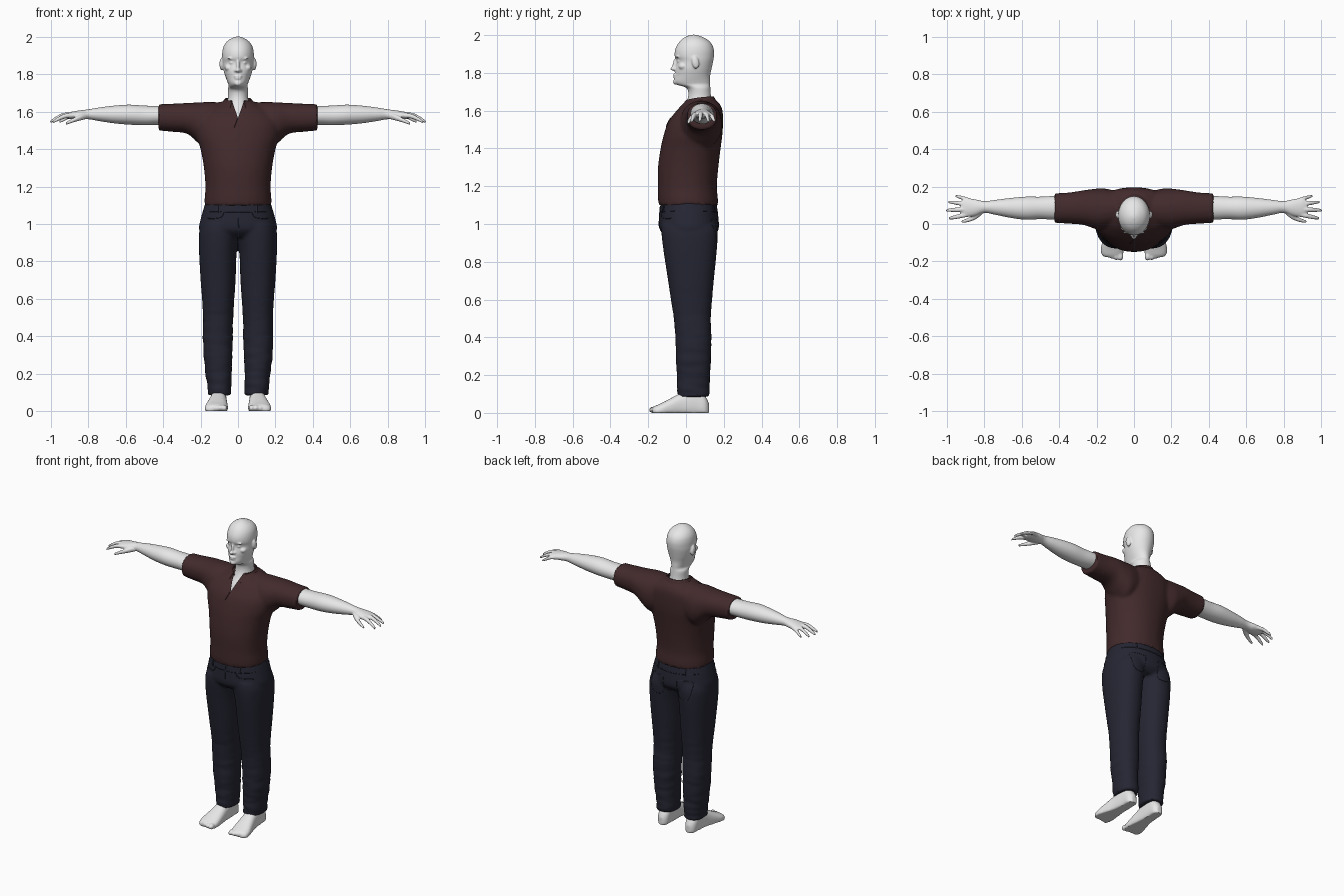
import bpy, bmesh, math
from mathutils import Matrix, Vector, noise
from mathutils.bvhtree import BVHTree

cube = bpy.data.objects.get("Cube")
if cube:
    bpy.data.objects.remove(cube)


def material(name, rgb):
    m = bpy.data.materials.new(name)
    m.use_nodes = True
    m.diffuse_color = (*rgb, 1)
    bsdf = m.node_tree.nodes["Principled BSDF"]
    bsdf.inputs["Base Color"].default_value = (*rgb, 1)
    bsdf.inputs["Roughness"].default_value = 0.7
    return m


SKIN = material("pale grey skin", (0.8, 0.8, 0.8))
SHIRT = material("dark maroon cloth", (0.055, 0.023, 0.025))
DENIM = material("dark navy denim", (0.018, 0.019, 0.032))


def smooth_rows(rows, steps=5):
    """Catmull-Rom interpolation of section rows."""
    out = []
    for i in range(len(rows) - 1):
        p0, p1 = rows[max(i - 1, 0)], rows[i]
        p2, p3 = rows[i + 1], rows[min(i + 2, len(rows) - 1)]
        for k in range(steps):
            t = k / steps
            out.append([b + t * ((c - a) + t * ((2 * a - 5 * b + 4 * c - d) + t * (3 * b - a - 3 * c + d))) / 2
                        for a, b, c, d in zip(p0, p1, p2, p3)])
    return out + [list(rows[-1])]


def loft(bm, axis, rows, power=2.0, count=40):
    """Closed tube along an axis; each row is position, then low/high of the other two axes."""
    rings = []
    for t, a0, a1, b0, b1 in smooth_rows(rows):
        ring = []
        for k in range(count):
            ang = math.tau * k / count
            c, s = math.cos(ang), math.sin(ang)
            co = [(a0 + a1) / 2 + (a1 - a0) / 2 * math.copysign(abs(c) ** (2 / power), c),
                  (b0 + b1) / 2 + (b1 - b0) / 2 * math.copysign(abs(s) ** (2 / power), s)]
            co.insert(axis, t)
            ring.append(bm.verts.new(co))
        rings.append(ring)
    for r, q in zip(rings, rings[1:]):
        for k in range(count):
            n = (k + 1) % count
            bm.faces.new((r[k], r[n], q[n], q[k]))
    bm.faces.new(rings[0][::-1])
    bm.faces.new(rings[-1])


def blob(bm, centre, radii, tilt=0):
    mat = Matrix.Translation(centre) @ Matrix.Rotation(tilt, 4, 'X') @ Matrix.Diagonal((*radii, 1))
    bmesh.ops.create_uvsphere(bm, u_segments=20, v_segments=14, radius=1, matrix=mat)


def mirror(bm):
    dup = bmesh.ops.duplicate(bm, geom=bm.verts[:] + bm.edges[:] + bm.faces[:])["geom"]
    bmesh.ops.scale(bm, vec=(-1, 1, 1), verts=[g for g in dup if isinstance(g, bmesh.types.BMVert)])


def add_object(name, data):
    obj = bpy.data.objects.new(name, data)
    bpy.context.collection.objects.link(obj)
    return obj


def object_from(name, bm):
    bmesh.ops.recalc_face_normals(bm, faces=bm.faces)
    me = bpy.data.meshes.new(name)
    bm.to_mesh(me)
    bm.free()
    return add_object(name, me)


def bake(obj, mat):
    """Replace an object by its evaluated, smooth shaded mesh."""
    name = obj.name
    deps = bpy.context.evaluated_depsgraph_get()
    me = bpy.data.meshes.new_from_object(obj.evaluated_get(deps))
    bpy.data.objects.remove(obj)
    me.materials.clear()
    me.materials.append(mat)
    me.shade_smooth()
    me.set_sharp_from_angle(angle=math.radians(45))
    return add_object(name, me)


def fuse(name, bm, mat, voxel, relax=2):
    """Merge overlapping volumes into one smooth skin."""
    obj = object_from(name, bm)
    rm = obj.modifiers.new("merge", 'REMESH')
    rm.mode, rm.voxel_size = 'VOXEL', voxel
    sm = obj.modifiers.new("relax", 'SMOOTH')
    sm.factor, sm.iterations = 0.5, relax
    return bake(obj, mat)


def mirrored_copy(obj, name):
    me = obj.data.copy()
    me.transform(Matrix.Diagonal((-1, 1, 1, 1)))
    me.flip_normals()
    add_object(name, me)


def torso(rows):
    return [(z, -w, w, front, back) for z, w, front, back in rows]


# Head and neck
bm = bmesh.new()
loft(bm, 2, torso([
    (1.5, .06, -.06, .14), (1.57, .068, -.045, .15), (1.63, .06, -.005, .14), (1.68, .054, .012, .132),
    (1.72, .055, .002, .129), (1.738, .05, -.05, .128), (1.755, .055, -.064, .128), (1.785, .066, -.06, .128),
    (1.82, .077, -.058, .135), (1.862, .083, -.05, .144), (1.888, .085, -.06, .148), (1.92, .084, -.058, .148),
    (1.95, .077, -.045, .138), (1.975, .06, -.025, .115), (1.993, .034, .002, .08), (2.002, .01, .03, .05)]))
blob(bm, (0, -.066, 1.822), (.013, .017, .011))
blob(bm, (0, -.058, 1.848), (.009, .012, .034), -.2)
blob(bm, (0, -.06, 1.79), (.022, .009, .005))
blob(bm, (0, -.06, 1.779), (.019, .009, .006))
blob(bm, (0, -.055, 1.752), (.02, .014, .014))
for side in (-1, 1):
    blob(bm, (side * .013, -.058, 1.82), (.008, .01, .008))
    blob(bm, (side * .031, -.037, 1.862), (.014, .011, .008))
    blob(bm, (side * .033, -.044, 1.885), (.024, .01, .006))
    blob(bm, (side * .05, -.015, 1.835), (.022, .025, .018))
    blob(bm, (side * .088, .05, 1.855), (.011, .019, .033), .2)
fuse("head_and_neck", bm, SKIN, .005)

# Arms with hands; each finger is a list of joints (x, y, z, radius)
FINGERS = [
    [(.87, .055, 1.58, .013), (.92, .045, 1.578, .013), (.96, .036, 1.562, .011), (.99, .03, 1.545, .007)],
    [(.87, .08, 1.583, .013), (.93, .077, 1.582, .013), (.97, .075, 1.566, .011), (1.004, .073, 1.546, .007)],
    [(.87, .1, 1.582, .013), (.92, .108, 1.58, .012), (.96, .114, 1.564, .01), (.993, .118, 1.545, .007)],
    [(.86, .12, 1.578, .012), (.9, .134, 1.574, .011), (.93, .143, 1.56, .01), (.955, .15, 1.545, .006)],
    [(.8, .078, 1.58, .016), (.84, .045, 1.57, .016), (.88, .024, 1.555, .012), (.922, .012, 1.536, .007)]]
bm = bmesh.new()
loft(bm, 0, [
    (.3, .03, .15, 1.53, 1.63), (.42, .024, .15, 1.53, 1.631), (.5, .026, .146, 1.528, 1.633),
    (.58, .023, .146, 1.531, 1.638), (.66, .033, .139, 1.538, 1.633), (.74, .049, .129, 1.55, 1.623),
    (.8, .06, .122, 1.56, 1.613), (.85, .043, .132, 1.558, 1.607), (.9, .038, .137, 1.562, 1.598),
    (.925, .05, .125, 1.568, 1.59)])
for joints in FINGERS:
    loft(bm, 0, [(x, y - r, y + r, z - r, z + r) for x, y, z, r in joints], count=14)
mirrored_copy(fuse("left_arm", bm, SKIN, .0045), "right_arm")

# Bare feet with toes
bm = bmesh.new()
loft(bm, 1, [
    (.122, .085, .115, -.01, .05), (.1, .066, .136, -.02, .09), (.05, .062, .142, -.02, .13),
    (-.02, .06, .15, -.02, .108), (-.08, .056, .165, -.02, .078), (-.13, .054, .177, -.02, .052),
    (-.165, .06, .172, -.02, .036), (-.178, .075, .15, -.01, .025)], 2.4)
for k in range(5):
    blob(bm, (.073 + .023 * k, -.172 + .005 * k * k / 2, .016), (.016 - .0012 * k, .024, .018 - .001 * k))
for v in bm.verts:
    v.co.z = max(v.co.z, 0)
mirrored_copy(fuse("left_foot", bm, SKIN, .006), "right_foot")

# Shirt: sleeves and trunk merged
bm = bmesh.new()
loft(bm, 0, [
    (.06, 0, .17, 1.44, 1.65), (.16, -.03, .19, 1.4, 1.652), (.21, -.025, .188, 1.43, 1.65),
    (.27, -.005, .18, 1.482, 1.647), (.35, .002, .168, 1.493, 1.643), (.425, .006, .164, 1.5, 1.64)], 2.2)
mirror(bm)
loft(bm, 2, torso([
    (1.1, .18, -.145, .17), (1.14, .178, -.148, .168), (1.2, .174, -.148, .163), (1.3, .182, -.148, .171),
    (1.4, .2, -.134, .183), (1.47, .222, -.118, .192), (1.54, .225, -.094, .196), (1.6, .19, -.05, .193),
    (1.637, .12, -.016, .178), (1.66, .075, .004, .15)]), 2.15, 64)
shirt = fuse("polo_shirt", bm, SHIRT, .01, 3)
shirt_surface = BVHTree.FromObject(shirt, bpy.context.evaluated_depsgraph_get())

# Open V neck, cut along two slanted planes
bm = bmesh.new()
bm.from_mesh(shirt.data)
apex = Vector((0, 0, 1.565))
normals = [Vector((s * .135, 0, -.046)) for s in (-1, 1)]


def front_faces():
    return [f for f in bm.faces if f.calc_center_median().y < .04 and f.calc_center_median().z > 1.55]


for no in normals:
    faces = front_faces()
    parts = {e for f in faces for e in (*f.verts, *f.edges)}
    bmesh.ops.bisect_plane(bm, geom=faces + list(parts), plane_co=apex, plane_no=no)
inside = [f for f in front_faces() if all((f.calc_center_median() - apex).dot(no) < 0 for no in normals)]
bmesh.ops.delete(bm, geom=inside, context='FACES')
bm.to_mesh(shirt.data)
bm.free()

# Folded collar: stand, fold and outer flap swept round the neck
bm = bmesh.new()
cols = []
for k in range(41):
    a = math.radians(28 + 304 * k / 40)
    f = ((1 + math.cos(a)) / 2) ** 2
    rows = [(.062, .07, 1.635), (.066, .073, 1.674 - .02 * f), (.07, .077, 1.675 - .02 * f),
            (.09, .092 + .026 * f, 1.65 - .035 * f)]
    cols.append([bm.verts.new((rx * math.sin(a), .07 - ry * math.cos(a), z)) for rx, ry, z in rows])
for p, q in zip(cols, cols[1:]):
    for j in range(3):
        bm.faces.new((p[j], q[j], q[j + 1], p[j + 1]))
collar = object_from("collar", bm)
collar.modifiers.new("thickness", 'SOLIDIFY').thickness = .005
bake(collar, SHIRT)

# Trousers: hips and both legs merged
bm = bmesh.new()
loft(bm, 2, [
    (.085, .036, .162, -.044, .123), (.14, .036, .166, -.046, .124), (.2, .034, .174, -.048, .127),
    (.3, .031, .184, -.053, .132), (.4, .028, .189, -.056, .134), (.5, .026, .187, -.064, .131),
    (.6, .02, .192, -.08, .138), (.7, .013, .2, -.095, .147), (.85, .007, .208, -.118, .162),
    (.95, -.01, .208, -.13, .168), (1.0, -.02, .195, -.13, .16)], 2.2)
mirror(bm)
loft(bm, 2, torso([(.93, .17, -.1, .14), (.97, .208, -.139, .172), (1.04, .196, -.141, .171),
                   (1.12, .172, -.134, .16)]), 2.2, 64)
trousers = fuse("trousers", bm, DENIM, .009, 3)

# Gentle cloth folds toward the ankles
bm = bmesh.new()
bm.from_mesh(trousers.data)
for v in bm.verts:
    amount = .006 * max(0, 1 - v.co.z / .7)
    v.co += v.normal * amount * noise.noise(Vector((v.co.x * 9, v.co.y * 9, v.co.z * 32)))
bm.to_mesh(trousers.data)
bm.free()
trouser_surface = BVHTree.FromObject(trousers, bpy.context.evaluated_depsgraph_get())


def seam(name, surface, points, mat, radius=.0025, view=-1):
    """Thin raised stitch line laid on a surface from the front (-1) or back (1)."""
    hits = [surface.ray_cast(Vector((x, view, z)), Vector((0, -view, 0)))[0] for x, z in smooth_rows(points)]
    line = [h for h in hits if h]
    cu = bpy.data.curves.new(name, 'CURVE')
    cu.dimensions, cu.bevel_depth, cu.bevel_resolution = '3D', radius, 1
    sp = cu.splines.new('POLY')
    sp.points.add(len(line) - 1)
    for p, co in zip(sp.points, line):
        p.co = (*co, 1)
    bake(add_object(name, cu), mat)


# Stitching, pockets, belt loops and shirt placket
seam("placket_edge", shirt_surface, [(-.004, 1.563), (-.012, 1.54), (-.022, 1.515)], SHIRT, .003)
seam("fly_seam", trouser_surface, [(.004, 1.09), (.004, 1.04), (.002, .98)], DENIM)
for view, label in ((-1, "front"), (1, "back")):
    seam(label + "_waistband", trouser_surface, [(-.17, 1.068), (0, 1.064), (.17, 1.068)], DENIM, .0025, view)
    for s in (-1, 1):
        seam(label + "_belt_loop", trouser_surface, [(s * .1, 1.1), (s * .1, 1.06)], DENIM, .006, view)
for s in (-1, 1):
    seam("front_pocket", trouser_surface, [(s * .075, 1.064), (s * .095, 1.035), (s * .17, 1.028)], DENIM)
    seam("back_pocket", trouser_surface, [(s * .05, 1.02), (s * .055, .92), (s * .095, .9), (s * .135, .92),
                                          (s * .145, 1.02), (s * .05, 1.02)], DENIM, .002, 1)
